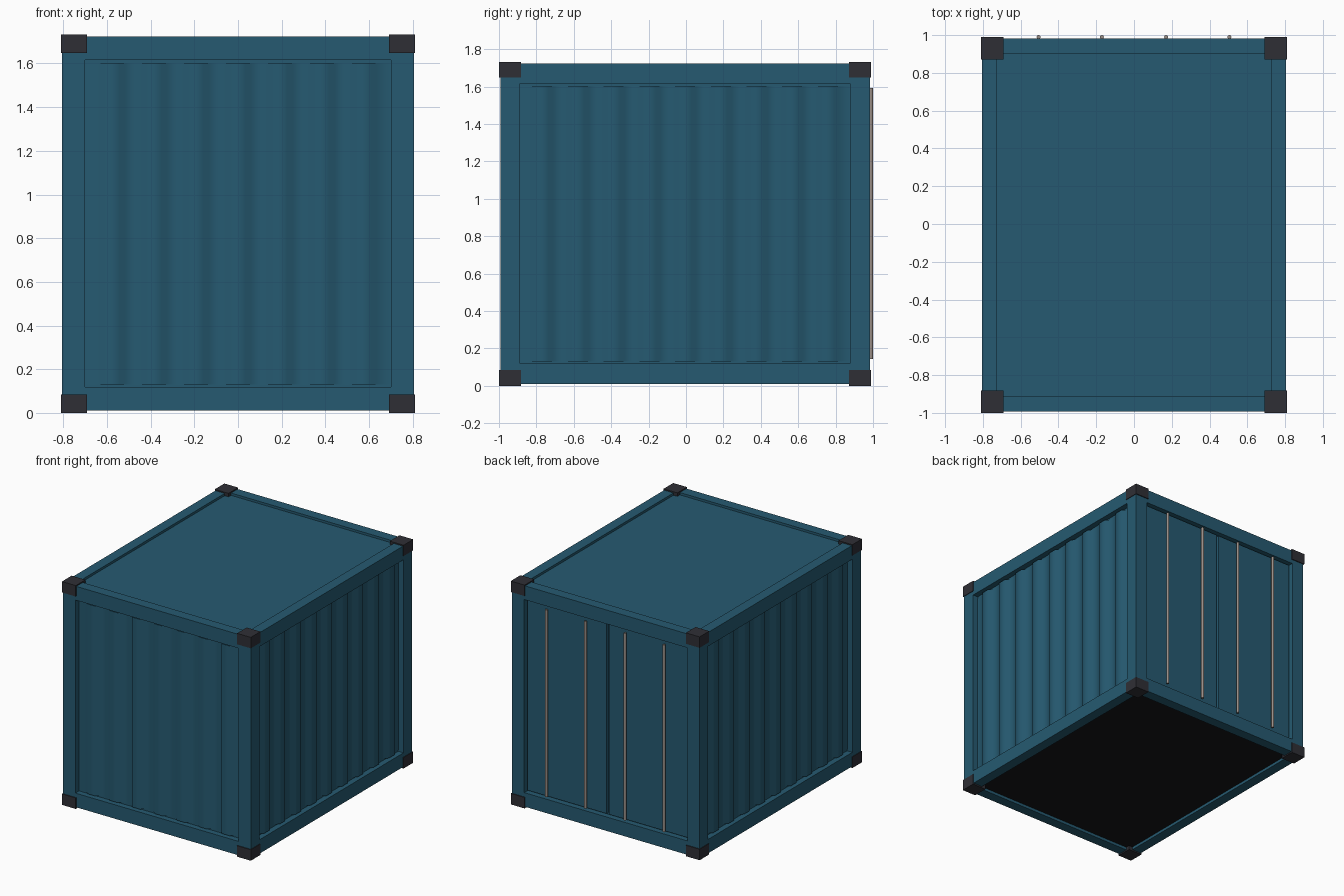
import bpy, bmesh, math
from mathutils import Matrix, Vector

if "Cube" in bpy.data.objects:
    bpy.data.objects.remove(bpy.data.objects["Cube"], do_unlink=True)


def material(name, rgb, rough=0.6):
    m = bpy.data.materials.new(name)
    m.use_nodes = True
    m.diffuse_color = (*rgb, 1)
    bsdf = m.node_tree.nodes["Principled BSDF"]
    bsdf.inputs["Base Color"].default_value = (*rgb, 1)
    bsdf.inputs["Roughness"].default_value = rough
    return m


TEAL = material("teal paint", (0.019, 0.102, 0.165))
DARK = material("dark steel", (0.028, 0.028, 0.036))
BLACK = material("black floor", (0.008, 0.008, 0.009))
ROD = material("bare rod metal", (0.32, 0.27, 0.24), 0.4)

# Overall frame sizes
HX, HY, CY = 0.805, 0.988, -0.005
Z0, Z1 = 0.01, 1.723
POST, RAIL, RAIL_H = 0.105, 0.08, 0.108
RECESS = 0.045


def finish(name, bm, mat):
    bmesh.ops.recalc_face_normals(bm, faces=bm.faces)
    me = bpy.data.meshes.new(name)
    bm.to_mesh(me)
    bm.free()
    me.materials.append(mat)
    ob = bpy.data.objects.new(name, me)
    bpy.context.collection.objects.link(ob)
    return ob


def boxes(name, spans, mat):
    """One object from boxes given as (low corner, high corner)."""
    bm = bmesh.new()
    for lo, hi in spans:
        lo, hi = Vector(lo), Vector(hi)
        mid, size = (lo + hi) / 2, hi - lo
        bmesh.ops.create_cube(bm, size=1, matrix=Matrix.Translation(mid) @ Matrix.Diagonal((*size, 1)))
    return finish(name, bm, mat)


def corner_span(sx, sy, hx, hy, size, z0, z1):
    xs = sorted((sx * hx, sx * (hx - size)))
    ys = sorted((CY + sy * hy, CY + sy * (hy - size)))
    return (xs[0], ys[0], z0), (xs[1], ys[1], z1)


CORNERS = [(sx, sy) for sx in (-1, 1) for sy in (-1, 1)]

# Corner posts and castings
boxes("corner_posts", [corner_span(sx, sy, HX, HY, POST, Z0, Z1) for sx, sy in CORNERS], TEAL)
boxes("corner_castings",
      [corner_span(sx, sy, HX + 0.005, HY + 0.007, 0.118, z, z + 0.085)
       for sx, sy in CORNERS for z in (0, 1.647)], DARK)

# Top and bottom rails
for name, z in (("bottom", Z0), ("top", Z1 - RAIL_H)):
    spans = []
    for s in (-1, 1):
        xs = sorted((s * HX, s * (HX - RAIL)))
        ys = sorted((CY + s * HY, CY + s * (HY - RAIL)))
        spans.append(((xs[0], CY - HY + POST, z), (xs[1], CY + HY - POST, z + RAIL_H)))
        spans.append(((-HX + POST, ys[0], z), (HX - POST, ys[1], z + RAIL_H)))
    boxes(name + "_rails", spans, TEAL)

# Body behind the walls, with the roof sunk below the rails
boxes("body", [((-HX + RECESS, CY - HY + RECESS, 0.04), (HX - RECESS, CY + HY - RECESS, 1.705))], TEAL)

# Floor underside
fx, fy = HX - RAIL, HY - RAIL
boxes("floor", [((-fx, CY - fy, 0.032), (fx, CY + fy, 0.041))], BLACK)


def corrugated_wall(name, half, count, period, angle, distance):
    """Wall with upright trapezoid ridges, facing -y before it is turned."""
    base, crest = -0.002, -0.027
    outline = [(-half, base)]
    for i in range(count):
        c = (i - (count - 1) / 2) * period
        outline += [(c - 0.06, base), (c - 0.033, crest), (c + 0.033, crest), (c + 0.06, base)]
    outline.append((half, base))
    outline += [(half, 0.01), (-half, 0.01)]
    bm = bmesh.new()
    face = bm.faces.new([bm.verts.new((x, y, 0.13)) for x, y in outline])
    up = bmesh.ops.extrude_face_region(bm, geom=[face])["geom"]
    bmesh.ops.translate(bm, vec=(0, 0, 1.472), verts=[v for v in up if isinstance(v, bmesh.types.BMVert)])
    turn = Matrix.Translation((0, CY, 0)) @ Matrix.Rotation(angle, 4, "Z")
    bm.transform(turn @ Matrix.Translation((0, -distance, 0)))
    ob = finish(name, bm, TEAL)
    bpy.ops.object.select_all(action="DESELECT")
    ob.select_set(True)
    bpy.context.view_layer.objects.active = ob
    bpy.ops.object.shade_smooth_by_angle(angle=math.radians(60))


# Corrugated walls on the front and both sides
corrugated_wall("front_wall", HX - POST, 7, 0.192, 0, HY - RECESS)
corrugated_wall("left_wall", HY - POST, 9, 0.191, math.pi / 2, HX - RECESS)
corrugated_wall("right_wall", HY - POST, 9, 0.191, -math.pi / 2, HX - RECESS)

# Pair of back doors with a gap between them
back = CY + HY
for name, s in (("left_door", 1), ("right_door", -1)):
    xs = sorted((s * 0.01, s * 0.69))
    boxes(name, [((xs[0], back - RECESS - 0.01, 0.13), (xs[1], back - 0.025, 1.605))], TEAL)

# Door locking rods
bm = bmesh.new()
for x in (-0.505, -0.17, 0.17, 0.505):
    bmesh.ops.create_cone(bm, cap_ends=True, segments=12, radius1=0.0105, radius2=0.0105, depth=1.45,
                          matrix=Matrix.Translation((x, 0.9895, 0.867)))
rods = finish("locking_rods", bm, ROD)
bpy.ops.object.select_all(action="DESELECT")
rods.select_set(True)
bpy.context.view_layer.objects.active = rods
bpy.ops.object.shade_smooth_by_angle(angle=math.radians(40))
